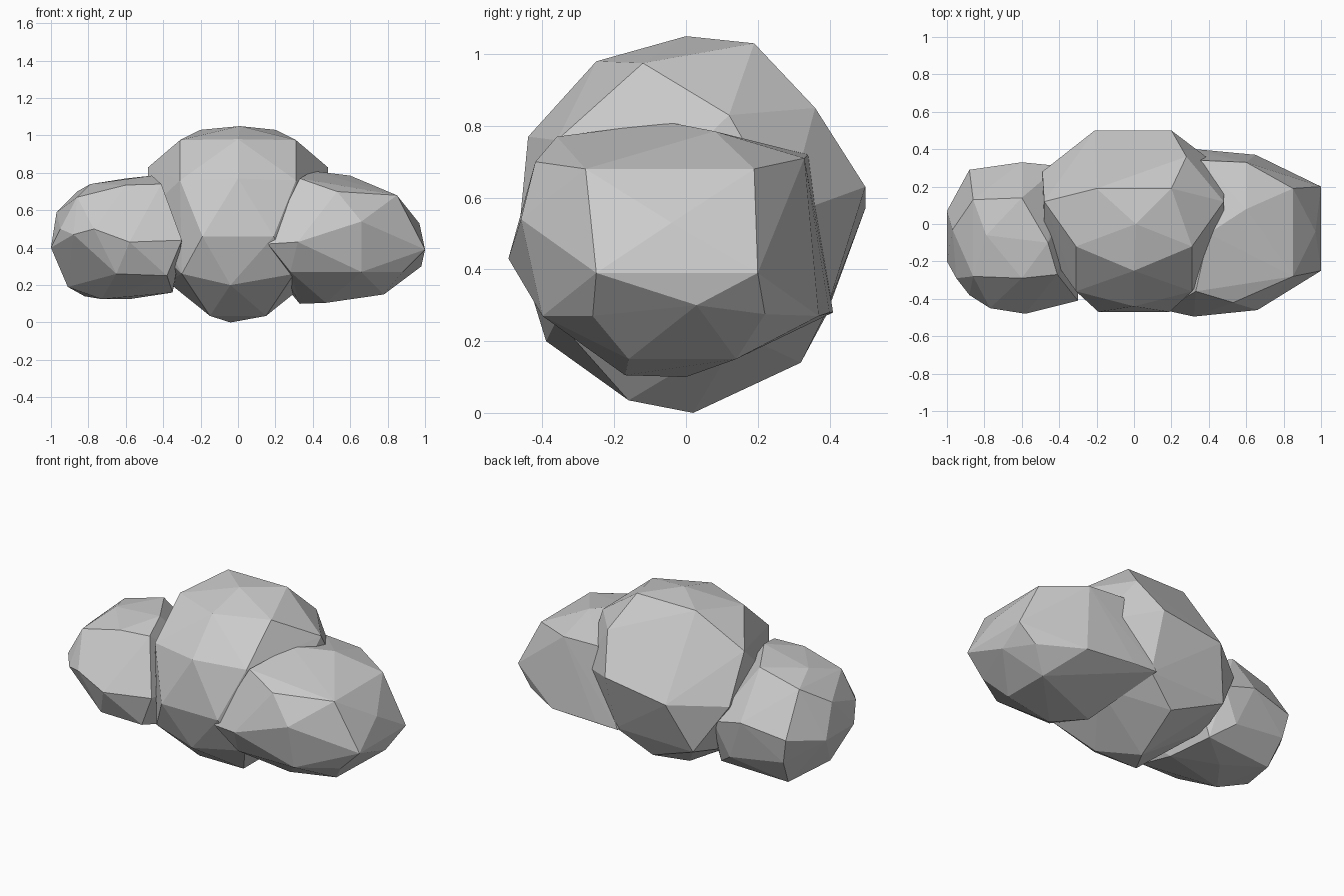
import bpy, bmesh

if "Cube" in bpy.data.objects:
    bpy.data.objects.remove(bpy.data.objects["Cube"])


def puff(name, points):
    """Faceted convex puff wrapped around a few support points."""
    bm = bmesh.new()
    for p in points:
        bm.verts.new(p)
    hull = bmesh.ops.convex_hull(bm, input=bm.verts[:])
    inner = {g for g in hull["geom_interior"] if isinstance(g, bmesh.types.BMVert)}
    bmesh.ops.delete(bm, geom=[v for v in inner if v.is_valid], context='VERTS')
    bmesh.ops.delete(bm, geom=[v for v in bm.verts if not v.link_faces], context='VERTS')
    bmesh.ops.recalc_face_normals(bm, faces=bm.faces[:])
    mesh = bpy.data.meshes.new(name)
    bm.to_mesh(mesh)
    bm.free()
    obj = bpy.data.objects.new(name, mesh)
    bpy.context.collection.objects.link(obj)
    return obj


# tall middle puff: mirrored pairs, then the points that differ per side
pairs = [
    (.2, .19, 1.03), (.31, -.12, .975), (.48, .12, .83), (.31, -.36, .76),
    (.19, -.47, .46), (.49, .28, .55), (.48, -.12, .6), (.4, -.2, .35),
    (.3, -.36, .26), (.15, -.16, .035), (.38, .15, .22),
]
single = [
    (0.01, 0, 1.05), (0, -.25, .98), (0, -.44, .77), (-.04, -.39, .2),
    (.28, .36, .85), (.2, .5, .63), (-.21, .5, .57), (.2, .39, .28),
    (-.32, .39, .27), (0, .32, .14), (-.04, .02, 0),
]
middle = puff("cloud", pairs + [(-x, y, z) for x, y, z in pairs] + single)

# right puff
right = puff("right_puff", [
    (1, -.25, .39), (1, .2, .39), (.97, -.04, .53), (.85, -.28, .68),
    (.85, .19, .68), (.98, .03, .3), (.88, -.26, .27), (.9, .22, .275),
    (.78, -.16, .15), (.78, .14, .15), (.47, -.17, .105), (.33, 0, .1),
    (.4, -.05, .81), (.6, .08, .785), (.33, -.36, .77), (.53, -.42, .7),
    (.32, -.495, .43), (.66, -.46, .54), (.66, -.4, .27), (.6, .33, .71),
    (.65, .37, .27), (.33, .40, .28), (.36, .34, .72), (.28, -.4, .27),
    (.2, 0, .45), (.16, -.46, .42), (.18, .41, .28),
])

# left puff
left = puff("left_puff", [
    (-1, .07, .4), (-1, -.2, .4), (-.97, -.03, .59), (-.86, .13, .7),
    (-.79, -.06, .74), (-.6, .14, .77), (-.46, -.1, .785), (-.86, -.28, .67),
    (-.6, -.29, .735), (-.41, -.27, .74), (-.88, .29, .45), (-.6, .33, .5),
    (-.4, .31, .45), (-.95, -.29, .5), (-.88, -.38, .47), (-.77, -.45, .5),
    (-.58, -.48, .43), (-.3, -.41, .44), (-.65, -.4, .26), (-.38, -.39, .25),
    (-.91, -.1, .19), (-.73, -.15, .125), (-.58, .05, .125), (-.35, -.1, .16),
    (-.82, .18, .14), (-.85, .27, .3), (-.5, .29, .25), (-.38, .2, .16),
    (-.3, .2, .4),
])

# fuse the three puffs into one skin
for side in (right, left):
    mod = middle.modifiers.new("fuse_" + side.name, 'BOOLEAN')
    mod.operation = 'UNION'
    mod.solver = 'EXACT'
    mod.object = side
bpy.context.view_layer.update()
graph = bpy.context.evaluated_depsgraph_get()
fused = bpy.data.meshes.new_from_object(middle.evaluated_get(graph))
middle.modifiers.clear()
middle.data = fused
for side in (right, left):
    bpy.data.objects.remove(side)
